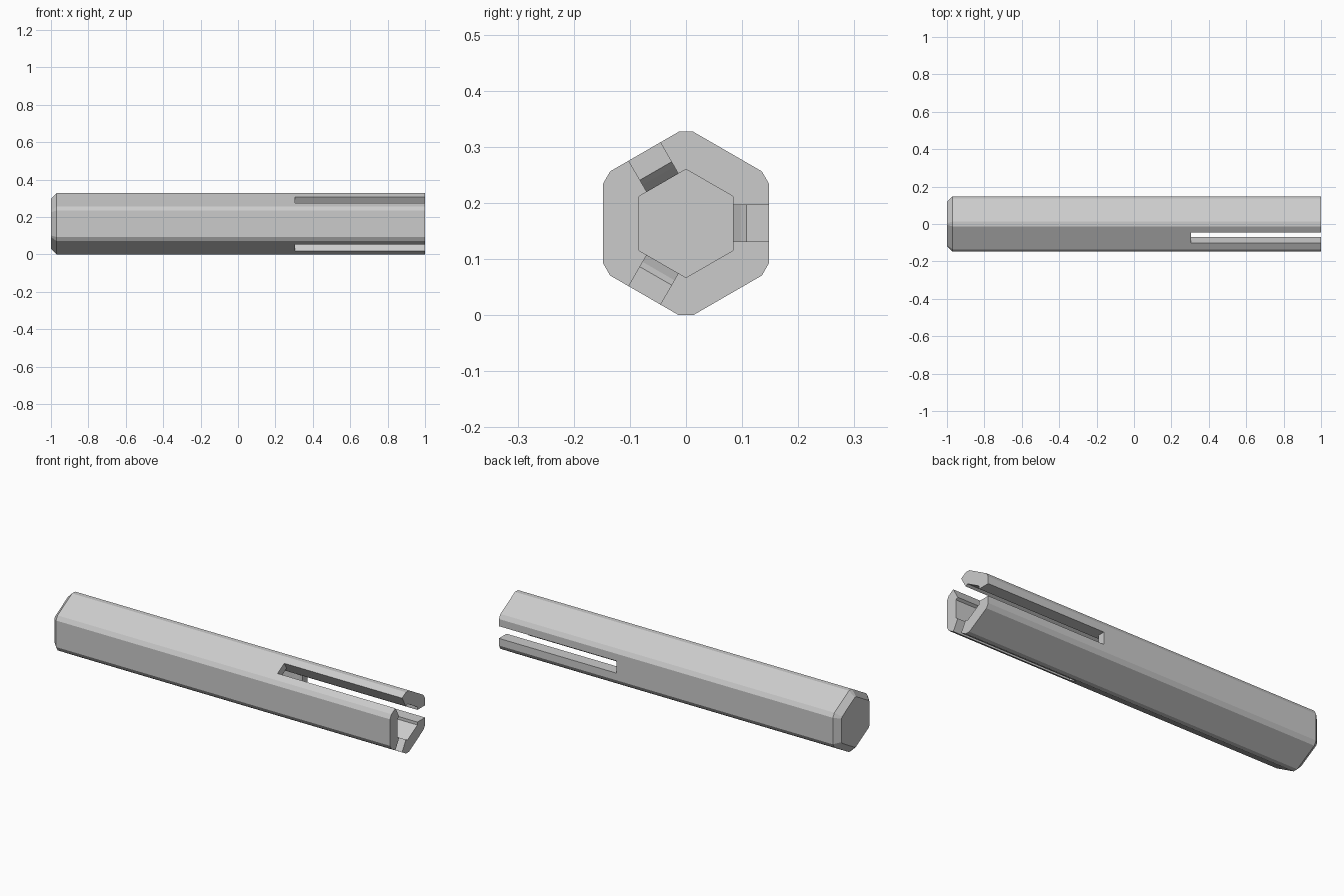
import bpy, bmesh
from math import cos, sin, radians, sqrt
from mathutils import Matrix

if "Cube" in bpy.data.objects:
    bpy.data.objects.remove(bpy.data.objects["Cube"])

CZ = 0.1635          # height of the axis
APOTHEM = 0.148      # outer hexagon flats
CUT = 0.1635         # trimmed hexagon corners
BORE = 0.0836        # inner hexagon flats


def trimmed_hex(x, apothem, cut):
    """Hexagon with its six corners cut flat, in the plane at x."""
    half = (apothem * 2 / sqrt(3) - cut) * sqrt(3)
    pts = []
    for k in range(6):
        a = radians(30 + 60 * k)
        for s in (-half, half):
            pts.append((x, cut * cos(a) - s * sin(a), CZ + cut * sin(a) + s * cos(a)))
    return pts


def plain_hex(x, apothem):
    r = apothem * 2 / sqrt(3)
    return [(x, r * cos(radians(30 + 60 * k)), CZ + r * sin(radians(30 + 60 * k)))
            for k in range(6)]


def loft(name, sections):
    """Closed solid through sections with equal point counts."""
    bm = bmesh.new()
    rings = [[bm.verts.new(p) for p in s] for s in sections]
    n = len(rings[0])
    for a, b in zip(rings, rings[1:]):
        for i in range(n):
            j = (i + 1) % n
            bm.faces.new((a[i], a[j], b[j], b[i]))
    bm.faces.new(rings[0])
    bm.faces.new(rings[-1])
    bmesh.ops.recalc_face_normals(bm, faces=bm.faces)
    mesh = bpy.data.meshes.new(name)
    bm.to_mesh(mesh)
    bm.free()
    obj = bpy.data.objects.new(name, mesh)
    bpy.context.collection.objects.link(obj)
    return obj


def subtract(target, cutter):
    cutter.hide_render = True
    mod = target.modifiers.new("cut", 'BOOLEAN')
    mod.operation = 'DIFFERENCE'
    mod.solver = 'EXACT'
    mod.object = cutter
    bpy.context.view_layer.objects.active = target
    bpy.ops.object.modifier_apply(modifier=mod.name)
    bpy.data.objects.remove(cutter)


# Hexagonal shaft with a chamfered closed end
shaft = loft("slotted_hex_shaft", [
    trimmed_hex(-1.0, APOTHEM - 0.03, CUT - 0.03),
    trimmed_hex(-0.97, APOTHEM, CUT),
    trimmed_hex(1.0, APOTHEM, CUT)])

# Blind hexagonal bore from the open end
subtract(shaft, loft("bore_cutter", [plain_hex(0.2, BORE), plain_hex(1.1, BORE)]))

# Three slots through every second flat, with a ramped inner end
slot_profile = [(1.1, 0.06), (1.1, 0.2), (0.305, 0.2), (0.305, 0.108),
                (0.295, 0.098), (0.27, BORE - 0.0006), (0.27, 0.06)]
for angle in (0, 120, 240):
    cutter = loft("slot_cutter", [[(x, r, w) for x, r in slot_profile]
                                  for w in (-0.0325, 0.0325)])
    cutter.data.transform(Matrix.Translation((0, 0, CZ))
                          @ Matrix.Rotation(radians(angle), 4, 'X'))
    subtract(shaft, cutter)
